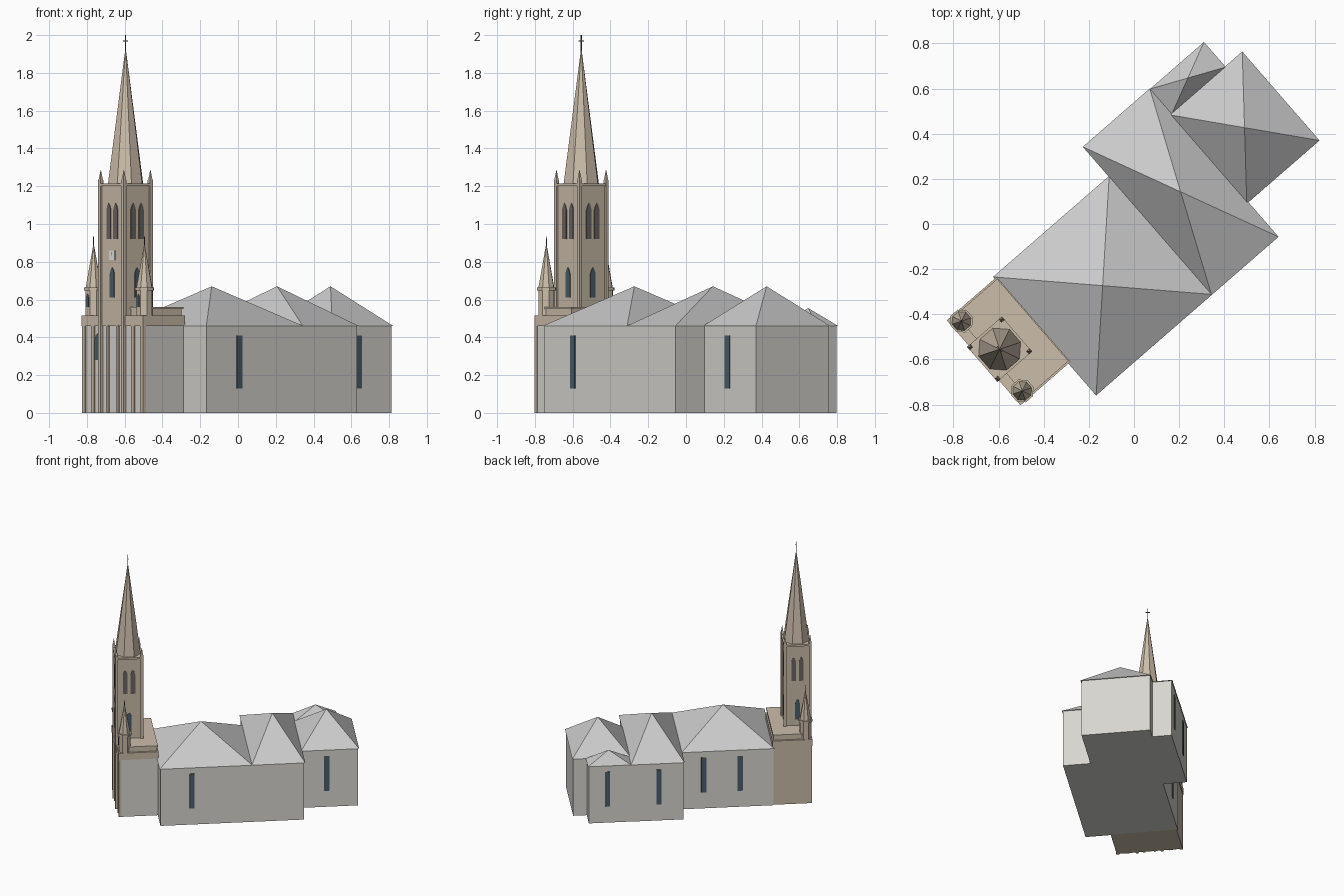
import bpy, bmesh, math
from mathutils import Matrix

if "Cube" in bpy.data.objects:
    bpy.data.objects.remove(bpy.data.objects["Cube"])

ANGLE = math.radians(41)      # whole church is turned on its plot


def material(name, rgb):
    m = bpy.data.materials.new(name)
    m.diffuse_color = (*rgb, 1)
    m.use_nodes = True
    m.node_tree.nodes["Principled BSDF"].inputs["Base Color"].default_value = m.diffuse_color
    return m


STONE = material("brown_stone", (0.60, 0.51, 0.40))
PLASTER = material("wall_grey", (0.68, 0.67, 0.63))
ROOF = material("roof_grey", (0.62, 0.62, 0.62))
GLASS = material("dark_glass", (0.07, 0.11, 0.14))
LOUVRE = material("dark_louvre", (0.14, 0.13, 0.12))
IRON = material("iron", (0.12, 0.12, 0.12))
DIAL = material("dial_pale", (0.8, 0.8, 0.77))


def finish(name, bm, mat):
    bmesh.ops.recalc_face_normals(bm, faces=bm.faces)
    me = bpy.data.meshes.new(name)
    bm.to_mesh(me)
    bm.free()
    me.materials.append(mat)
    ob = bpy.data.objects.new(name, me)
    ob.rotation_euler.z = ANGLE
    bpy.context.collection.objects.link(ob)
    return ob


def box(name, u0, u1, v0, v1, z0, z1, mat):
    bm = bmesh.new()
    m = Matrix.Translation(((u0 + u1) / 2, (v0 + v1) / 2, (z0 + z1) / 2)) \
        @ Matrix.Diagonal((u1 - u0, v1 - v0, z1 - z0, 1))
    bmesh.ops.create_cube(bm, size=1, matrix=m)
    return finish(name, bm, mat)


def spike(name, u, v, r0, r1, z0, z1, sides, mat):
    """Prism or cone with its flats square to the building."""
    bm = bmesh.new()
    m = Matrix.Translation((u, v, (z0 + z1) / 2)) @ Matrix.Rotation(math.pi / sides, 4, 'Z')
    bmesh.ops.create_cone(bm, cap_ends=True, segments=sides, radius1=r0, radius2=r1,
                          depth=z1 - z0, matrix=m)
    return finish(name, bm, mat)


def hip_roof(name, u0, u1, v0, v1, z0, z1):
    bm = bmesh.new()
    base = [bm.verts.new((u, v, z0)) for u, v in ((u0, v0), (u1, v0), (u1, v1), (u0, v1))]
    top = bm.verts.new(((u0 + u1) / 2, (v0 + v1) / 2, z1))
    bm.faces.new(base)
    for i in range(4):
        bm.faces.new((base[i], base[(i + 1) % 4], top))
    return finish(name, bm, ROOF)


def panel(name, u, v, n, w, z0, z1, mat, point=0.0, proud=0.004):
    """Window plate on a wall with outward normal n; point = height of arch tip."""
    h = w / 2
    shape = [(-h, z0), (h, z0), (h, z1 - point)]
    if point:
        shape += [(h * 0.6, z1 - point * 0.4), (0, z1), (-h * 0.6, z1 - point * 0.4)]
    shape.append((-h, z1 - point))
    bm = bmesh.new()
    rings = [[bm.verts.new((u + n[0] * d - n[1] * s, v + n[1] * d + n[0] * s, z))
              for s, z in shape] for d in (-0.01, proud)]
    bm.faces.new(rings[0])
    bm.faces.new(rings[1])
    k = len(shape)
    for i in range(k):
        j = (i + 1) % k
        bm.faces.new((rings[0][i], rings[0][j], rings[1][j], rings[1][i]))
    return finish(name, bm, mat)


# Halls: walls with pyramid roofs
EAVE, INSET = 0.46, 0.007
for name, u0, u1, v0, v1, peak in (
        ("nave", -0.625, 0.057, -0.463, 0.233, 0.67),
        ("transept", 0.053, 0.446, -0.463, 0.407, 0.67),
        ("choir", 0.436, 0.863, -0.26, 0.262, 0.67),
        ("vestry", 0.446, 0.763, 0.258, 0.405, 0.555)):
    box(name + "_walls", u0 + INSET, u1 - INSET, v0 + INSET, v1 - INSET, 0, EAVE, PLASTER)
    hip_roof(name + "_roof", u0, u1, v0, v1, EAVE, peak)
# Hidden links that close the gaps between the inset walls
box("nave_link", 0.04, 0.07, -0.456, 0.226, 0, EAVE, PLASTER)
box("choir_link", 0.43, 0.47, -0.253, 0.398, 0, EAVE, PLASTER)
box("vestry_link", 0.45, 0.756, 0.24, 0.28, 0, EAVE, PLASTER)

# Tall hall windows
for name, u, v, side in (("nave", -0.388, -0.456, -1), ("choir", 0.626, -0.253, -1),
                         ("nave", -0.107, 0.226, 1), ("nave", -0.375, 0.226, 1),
                         ("transept", 0.24, 0.40, 1), ("vestry", 0.62, 0.398, 1)):
    panel(name + "_window", u, v, (0, side), 0.038, 0.13, 0.41, GLASS)

# Entrance block under the tower: brown with grey front and side faces
TU, TV = -0.813, -0.028
U0, U1, V0, V1 = -0.906, -0.613, -0.276, 0.222
block = box("entrance_block", U0 + 0.008, U1, V0 + 0.006, V1 - 0.004, 0, 0.465, STONE)
block.data.materials.append(PLASTER)
for f in block.data.polygons:
    if f.normal.x < -0.5 or f.normal.y < -0.5:
        f.material_index = 1
box("entrance_cornice", U0, U1, V0, V1, 0.46, 0.515, STONE)
box("entrance_parapet", U0 + 0.05, U1 - 0.01, V0 + 0.015, V1 - 0.015, 0.51, 0.55, STONE)
box("entrance_coping", U0 + 0.045, U1 - 0.004, V0 + 0.008, V1 - 0.008, 0.55, 0.56, STONE)
panel("entrance_window", U0 + 0.008, 0.1, (-1, 0), 0.038, 0.28, 0.42, GLASS, 0.03)

# Tower shaft, corner piers, pinnacles
H = 0.092
box("tower_shaft", TU - H, TU + H, TV - H, TV + H, 0.46, 1.205, STONE)
box("tower_cornice", TU - 0.102, TU + 0.102, TV - 0.102, TV + 0.102, 1.20, 1.215, STONE)
for su in (-1, 1):
    for sv in (-1, 1):
        u, v = TU + su * 0.093, TV + sv * 0.093
        box("tower_pier", u - 0.01, u + 0.01, v - 0.01, v + 0.01, 0, 1.21, STONE)
        spike("pinnacle_base", u, v, 0.014, 0.014, 1.21, 1.232, 4, STONE)
        spike("pinnacle", u, v, 0.012, 0.001, 1.232, 1.285, 4, STONE)

# Tower windows, same on all four faces
for n in ((-1, 0), (1, 0), (0, -1), (0, 1)):
    fu, fv = TU + n[0] * H, TV + n[1] * H
    panel("tower_window", fu, fv, n, 0.036, 0.61, 0.77, GLASS, 0.035)
    for s in (-0.028, 0.028):
        panel("belfry_opening", fu - n[1] * s, fv + n[0] * s, n, 0.034, 0.92, 1.11, LOUVRE, 0.035)
panel("clock_plate", TU - H, TV, (-1, 0), 0.046, 0.81, 0.86, DIAL)
panel("clock_hand", TU - H, TV, (-1, 0), 0.004, 0.833, 0.853, IRON, 0, 0.006)

# Main spire and cross
spike("spire", TU, TV, 0.098, 0.003, 1.215, 1.915, 8, STONE)
box("cross_post", TU - 0.002, TU + 0.002, TV - 0.002, TV + 0.002, 1.90, 2.0, IRON)
box("cross_arm", TU - 0.002, TU + 0.002, TV - 0.017, TV + 0.017, 1.966, 1.972, IRON)

# Two side turrets with pilasters beneath
for s in (-1, 1):
    u, v = -0.859, TV + s * 0.205
    spike("turret_body", u, v, 0.045, 0.045, 0.51, 0.65, 8, STONE)
    spike("turret_cornice", u, v, 0.053, 0.053, 0.648, 0.665, 8, STONE)
    spike("turret_spire", u, v, 0.044, 0.002, 0.665, 0.89, 8, STONE)
    spike("turret_finial", u, v, 0.003, 0.002, 0.88, 0.935, 4, IRON)
    panel("turret_window", u - 0.0415, v, (-1, 0), 0.02, 0.56, 0.63, GLASS, 0.02)
    for off in (0.16, 0.235):
        c = TV + s * off
        box("front_pilaster", U0 + 0.001, U0 + 0.02, c - 0.012, c + 0.012, 0, 0.465, STONE)
    box("tower_front_rib", U0 - 0.003, U0 + 0.02, TV + s * 0.04 - 0.008, TV + s * 0.04 + 0.008,
        0, 0.465, STONE)
